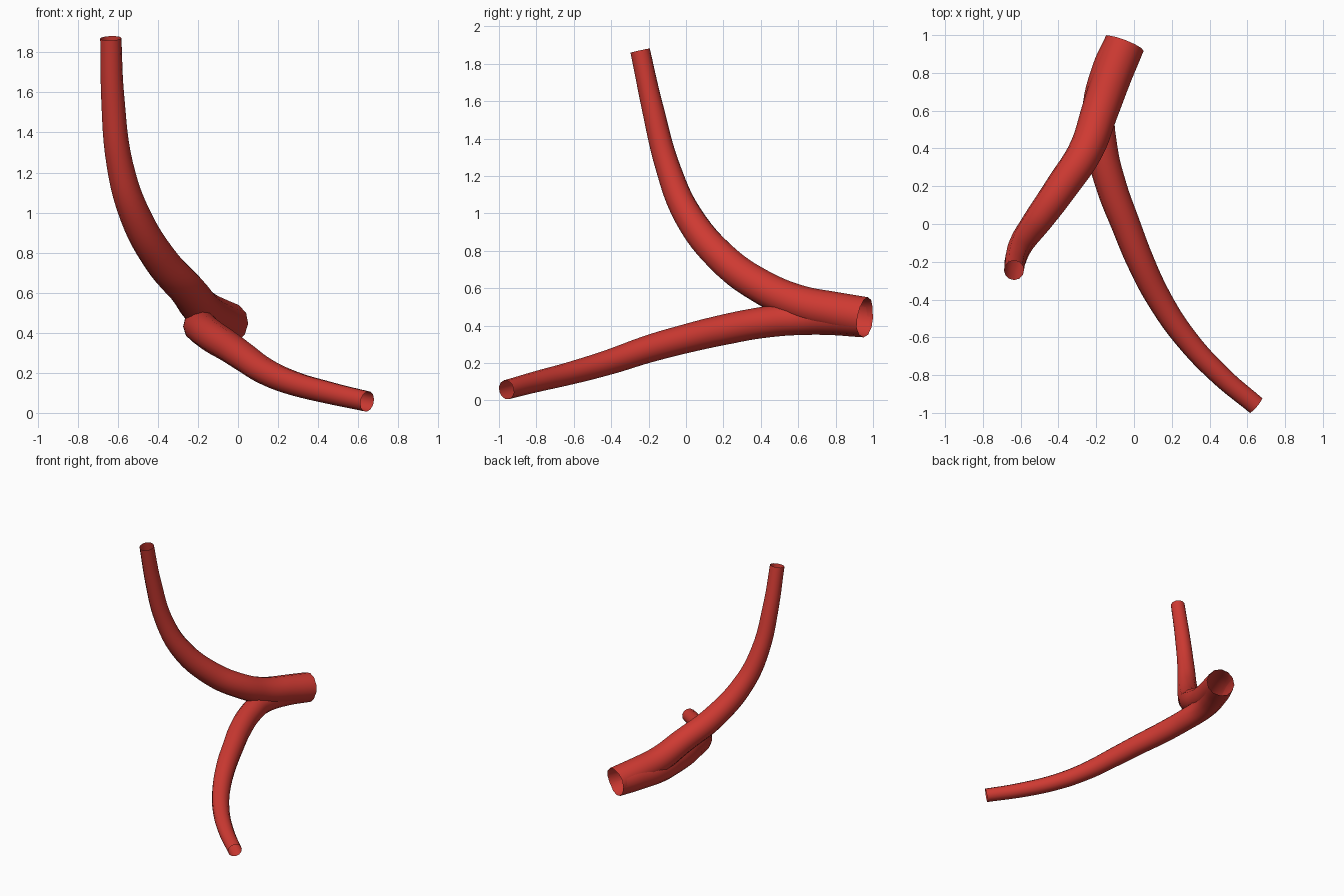
import bpy

cube = bpy.data.objects.get("Cube")
if cube:
    bpy.data.objects.remove(cube, do_unlink=True)

red = bpy.data.materials.new("vessel_red")
red.use_nodes = True
colour = (0.62, 0.042, 0.032, 1)
red.diffuse_color = colour
red.node_tree.nodes["Principled BSDF"].inputs["Base Color"].default_value = colour


def tube(name, path):
    """Open tapering tube through points given as (x, y, z, radius)."""
    curve = bpy.data.curves.new(name + "_path", "CURVE")
    curve.dimensions = "3D"
    curve.bevel_depth = 1.0
    curve.bevel_resolution = 4
    curve.resolution_u = 6
    curve.use_fill_caps = False
    curve.twist_mode = "MINIMUM"
    spline = curve.splines.new("BEZIER")
    spline.radius_interpolation = "CARDINAL"
    spline.bezier_points.add(len(path) - 1)
    for point, (x, y, z, radius) in zip(spline.bezier_points, path):
        point.co = (x, y, z)
        point.radius = radius
        point.handle_left_type = point.handle_right_type = "AUTO"
    helper = bpy.data.objects.new(name + "_path", curve)
    bpy.context.collection.objects.link(helper)
    bpy.context.view_layer.update()

    # Bake the swept curve to a smooth mesh
    graph = bpy.context.evaluated_depsgraph_get()
    mesh = bpy.data.meshes.new_from_object(helper.evaluated_get(graph))
    mesh.name = name
    bpy.data.objects.remove(helper, do_unlink=True)
    mesh.materials.clear()
    mesh.materials.append(red)
    for face in mesh.polygons:
        face.use_smooth = True
        face.material_index = 0
    obj = bpy.data.objects.new(name, mesh)
    bpy.context.collection.objects.link(obj)
    return obj


# Thick trunk that sweeps upward
tube("rising_vessel", [
    (-0.05, 0.955, 0.445, 0.108),
    (-0.11, 0.80, 0.475, 0.104),
    (-0.18, 0.60, 0.52, 0.098),
    (-0.25, 0.40, 0.61, 0.092),
    (-0.38, 0.20, 0.755, 0.087),
    (-0.515, 0.01, 0.99, 0.077),
    (-0.59, -0.095, 1.24, 0.066),
    (-0.625, -0.18, 1.57, 0.058),
    (-0.635, -0.245, 1.87, 0.053),
])

# Branch that shares the opening and runs forward and down
tube("lower_vessel", [
    (-0.05, 0.953, 0.444, 0.107),
    (-0.125, 0.80, 0.45, 0.102),
    (-0.185, 0.60, 0.437, 0.088),
    (-0.17, 0.40, 0.415, 0.083),
    (-0.12, 0.20, 0.377, 0.081),
    (-0.045, 0.00, 0.33, 0.077),
    (0.035, -0.20, 0.275, 0.073),
    (0.135, -0.40, 0.208, 0.067),
    (0.27, -0.60, 0.15, 0.061),
    (0.455, -0.80, 0.10, 0.056),
    (0.645, -0.96, 0.057, 0.052),
])
